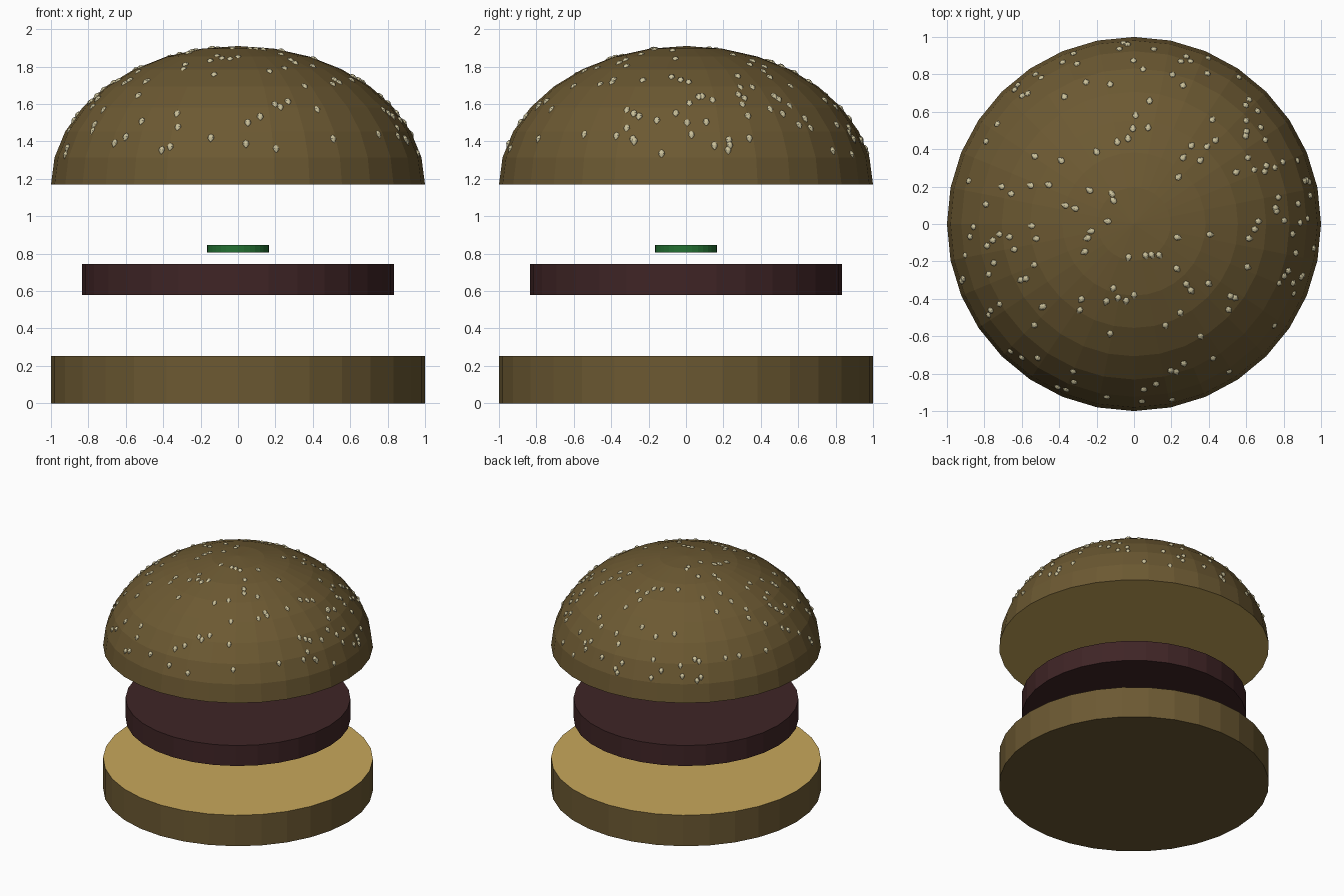
import bpy, bmesh, math, random
from mathutils import Matrix, Vector

if "Cube" in bpy.data.objects:
    bpy.data.objects.remove(bpy.data.objects["Cube"])

SIDES = 32
DOME_BASE, DOME_H = 1.17, 0.74
random.seed(7)


def material(name, rgb):
    m = bpy.data.materials.new(name)
    m.diffuse_color = (*rgb, 1)
    m.use_nodes = True
    m.node_tree.nodes["Principled BSDF"].inputs["Base Color"].default_value = m.diffuse_color
    return m


crust = material("brown crust", (0.150, 0.100, 0.032))
bread = material("light bread", (0.58, 0.39, 0.105))
meat = material("dark meat", (0.050, 0.018, 0.019))
green = material("pickle green", (0.017, 0.160, 0.032))
cream = material("sesame cream", (0.60, 0.54, 0.33))


def finish(name, bm, mats):
    bmesh.ops.recalc_face_normals(bm, faces=bm.faces)
    mesh = bpy.data.meshes.new(name)
    bm.to_mesh(mesh)
    bm.free()
    for m in mats:
        mesh.materials.append(m)
    obj = bpy.data.objects.new(name, mesh)
    bpy.context.collection.objects.link(obj)
    return obj


def lathe(name, profile, mats, cut_dir=0):
    """Revolve (radius, z) points; caps facing cut_dir get the second material."""
    bm = bmesh.new()
    rings = []
    for r, z in profile:
        if r < 1e-4:
            rings.append([bm.verts.new((0, 0, z))])
        else:
            rings.append([bm.verts.new((r * math.cos(a), r * math.sin(a), z))
                          for a in (2 * math.pi * i / SIDES for i in range(SIDES))])
    for a, b in zip(rings, rings[1:]):
        for i in range(SIDES):
            j = (i + 1) % SIDES
            if len(b) == 1:
                bm.faces.new((a[i], a[j], b[0]))
            else:
                bm.faces.new((a[i], a[j], b[j], b[i]))
    for ring in (rings[0], rings[-1]):
        if len(ring) > 1:
            bm.faces.new(ring)
    bmesh.ops.recalc_face_normals(bm, faces=bm.faces)
    for f in bm.faces:
        if cut_dir and f.normal.z * cut_dir > 0.99 and len(f.verts) == SIDES:
            f.material_index = 1
    return finish(name, bm, mats)


# Bottom bun, patty and pickle slice
lathe("bottom_bun", [(1, 0), (1, 0.253)], [crust, bread], 1)
lathe("patty", [(0.833, 0.578), (0.833, 0.745)], [meat])
lathe("pickle", [(0.165, 0.805), (0.165, 0.845)], [green])

# Domed top bun with a cut bread underside
dome = [(math.cos(i * math.pi / 16), DOME_BASE + DOME_H * math.sin(i * math.pi / 16))
        for i in range(9)]
lathe("top_bun", dome, [crust, bread], -1)

# Sesame seeds: teardrops lying on the dome with the point downhill
bm = bmesh.new()
count = 0
while count < 165:
    # Uniform spread over the dome surface, keeping clear of the rim
    h = random.uniform(0.2, 0.995)
    if random.random() > math.sqrt(h * h + DOME_H ** 2 * (1 - h * h)):
        continue
    count += 1
    a = random.uniform(0, 2 * math.pi)
    r = math.sqrt(1 - h * h)
    out = Vector((math.cos(a), math.sin(a), 0))
    pos = out * r * 0.993 + Vector((0, 0, DOME_BASE + DOME_H * h * 0.993))
    normal = (out * r + Vector((0, 0, h / DOME_H))).normalized()
    side = Vector((-math.sin(a), math.cos(a), 0))
    down = side.cross(normal)
    if down.z > 0:
        down = -down
    frame = Matrix((down, normal.cross(down), normal)).transposed().to_4x4()
    frame.translation = pos
    seed = bmesh.ops.create_uvsphere(bm, u_segments=8, v_segments=6, radius=1)["verts"]
    for v in seed:
        taper = 1 - 0.6 * max(0, v.co.x)
        v.co = frame @ Vector((v.co.x * 0.024, v.co.y * 0.018 * taper,
                               v.co.z * 0.014 * taper))
finish("sesame_seeds", bm, [cream])
